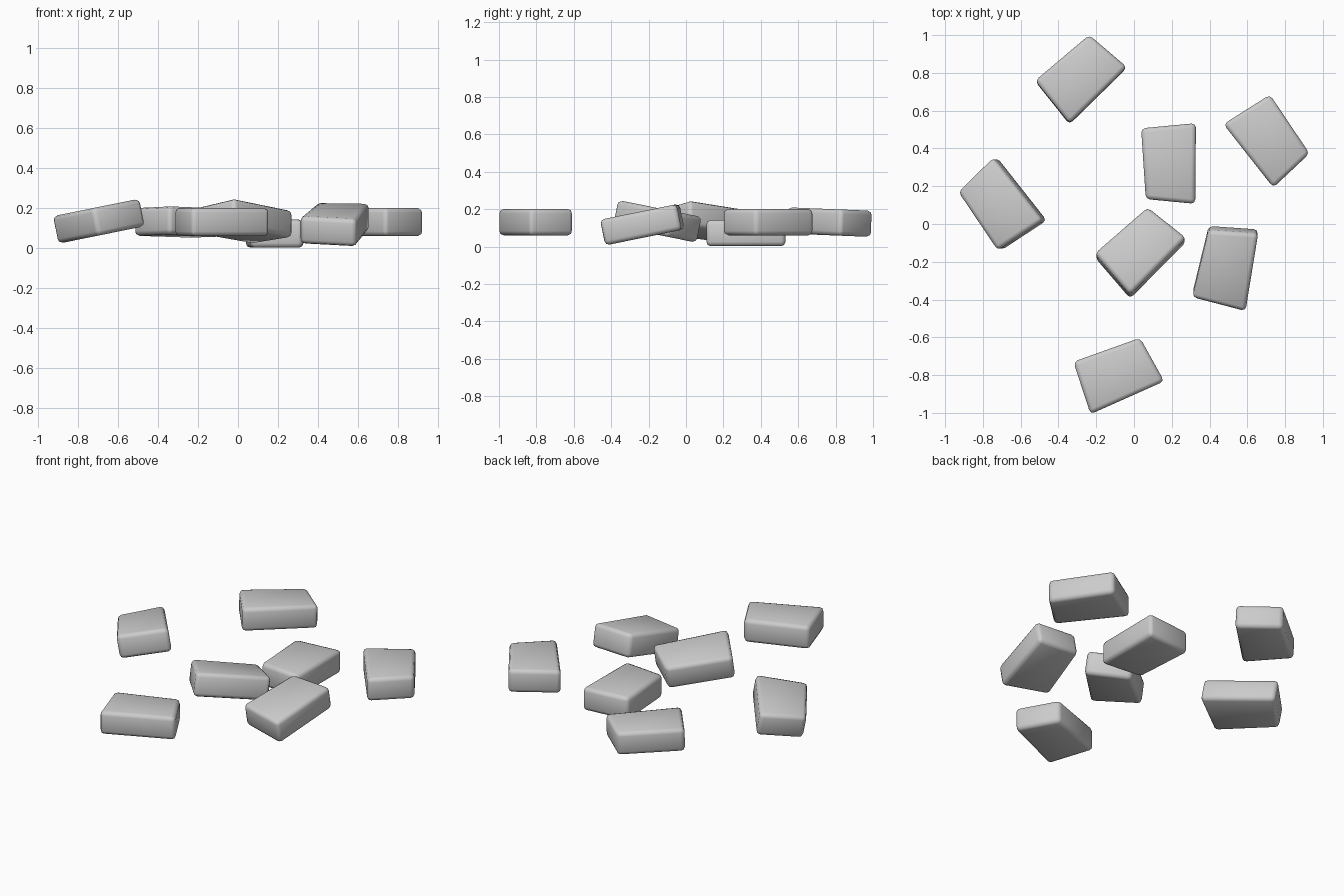
import bpy, bmesh
from math import radians, pi
from mathutils import Matrix

if "Cube" in bpy.data.objects:
    bpy.data.objects.remove(bpy.data.objects["Cube"])

# One irregular four-sided paving stone, shared by every copy
OUTLINE = [(0.138, -0.215), (0.138, 0.212), (-0.124, 0.189), (-0.152, -0.185)]
HALF = 0.07


def stone_mesh():
    bm = bmesh.new()
    bottom = bm.faces.new([bm.verts.new((x, y, -HALF)) for x, y in OUTLINE])
    top = bmesh.ops.extrude_face_region(bm, geom=[bottom])
    verts = [g for g in top["geom"] if isinstance(g, bmesh.types.BMVert)]
    bmesh.ops.translate(bm, verts=verts, vec=(0, 0, 2 * HALF))
    bmesh.ops.bevel(bm, geom=bm.edges[:], offset=0.023, segments=2,
                    profile=0.5, affect='EDGES', clamp_overlap=True)
    bmesh.ops.recalc_face_normals(bm, faces=bm.faces[:])
    for f in bm.faces:
        f.smooth = True
    mesh = bpy.data.meshes.new("stone")
    bm.to_mesh(mesh)
    bm.free()
    return mesh


# name, centre, yaw in degrees, then tilt about x and y in radians
STONES = [
    ("stone_back_left",   (-0.285, 0.778, 0.130), -45.5, -0.04, 0.0),
    ("stone_right",       (0.715, 0.445, 0.130), -141.8, 0.0, 0.0),
    ("stone_left",        (-0.709, 0.100, 0.132), 38.8, 0.0, -0.2),
    ("stone_front",       (-0.090, -0.793, 0.130), -66.0, 0.0, 0.0),
    ("stone_centre",      (0.030, -0.140, 0.132), -44.1, -0.2, 0.0),
    ("stone_front_right", (0.488, -0.222, 0.120), -9.1, 0.2, 0.0),
    ("stone_upturned",    (0.188, 0.320, 0.072), 0.5, pi, 0.0),
]

mesh = stone_mesh()
for name, centre, yaw, tilt_x, tilt_y in STONES:
    ob = bpy.data.objects.new(name, mesh)
    bpy.context.collection.objects.link(ob)
    ob.matrix_world = (Matrix.Translation(centre)
                       @ Matrix.Rotation(tilt_y, 4, 'Y')
                       @ Matrix.Rotation(tilt_x, 4, 'X')
                       @ Matrix.Rotation(radians(yaw), 4, 'Z'))
